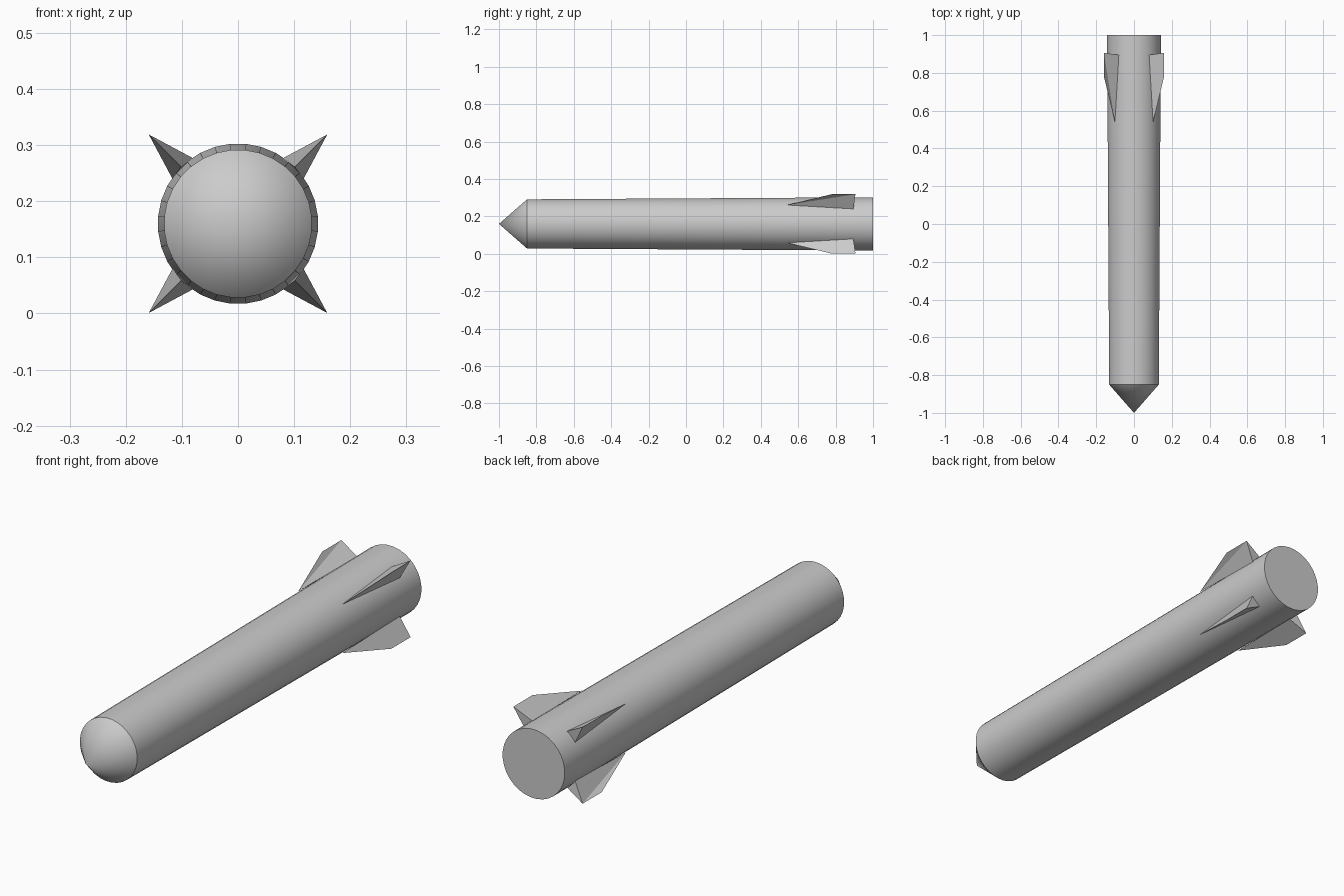
import bpy, bmesh, math
from mathutils import Matrix, Vector

cube = bpy.data.objects.get("Cube")
if cube:
    bpy.data.objects.remove(cube, do_unlink=True)

AXIS_Z = 0.16
SIDES = 32

grey = bpy.data.materials.new("plain_grey")
grey.use_nodes = True
colour = (0.6, 0.6, 0.6, 1)
grey.diffuse_color = colour
grey.node_tree.nodes["Principled BSDF"].inputs["Base Color"].default_value = colour


def make_object(name, bm, smooth):
    bmesh.ops.recalc_face_normals(bm, faces=bm.faces)
    mesh = bpy.data.meshes.new(name)
    bm.to_mesh(mesh)
    bm.free()
    mesh.materials.append(grey)
    obj = bpy.data.objects.new(name, mesh)
    obj.location.z = AXIS_Z
    bpy.context.collection.objects.link(obj)
    if smooth:
        bpy.ops.object.select_all(action="DESELECT")
        obj.select_set(True)
        bpy.context.view_layer.objects.active = obj
        bpy.ops.object.shade_smooth_by_angle(angle=math.radians(30))
    return obj


# Body and nose: a profile of (radius, y) turned around the long axis
bm = bmesh.new()
profile = [(0, -1), (0.132, -0.85), (0.143, 1), (0, 1)]
turn = Matrix.Rotation(math.pi / SIDES, 3, "Y")
verts = [bm.verts.new(turn @ Vector((r, y, 0))) for r, y in profile]
edges = [bm.edges.new(pair) for pair in zip(verts, verts[1:])]
bmesh.ops.spin(bm, geom=verts + edges, cent=(0, 0, 0), axis=(0, 1, 0),
               angle=math.tau, steps=SIDES, use_duplicate=False)
bmesh.ops.remove_doubles(bm, verts=bm.verts, dist=0.0005)
make_object("body", bm, True)


# Fins: wedges with a sharp outer edge, widening towards the tail
def make_fin(name, angle):
    bm = bmesh.new()
    spin = Matrix.Rotation(angle, 3, "Y")
    points = [(0, 0.54, 0.143), (0, 0.78, 0.225), (0, 0.906, 0.225),
              (-0.026, 0.895, 0.139), (0.026, 0.895, 0.139)]
    nose, tip, tail, left, right = [bm.verts.new(spin @ Vector(p)) for p in points]
    for face in ((nose, tip, tail, left), (nose, right, tail, tip),
                 (tail, right, left), (nose, left, right)):
        bm.faces.new(face)
    make_object(name, bm, False)


names = ("upper_left_fin", "lower_left_fin", "lower_right_fin", "upper_right_fin")
for i, name in enumerate(names):
    make_fin(name, math.pi / 4 + i * math.pi / 2)
